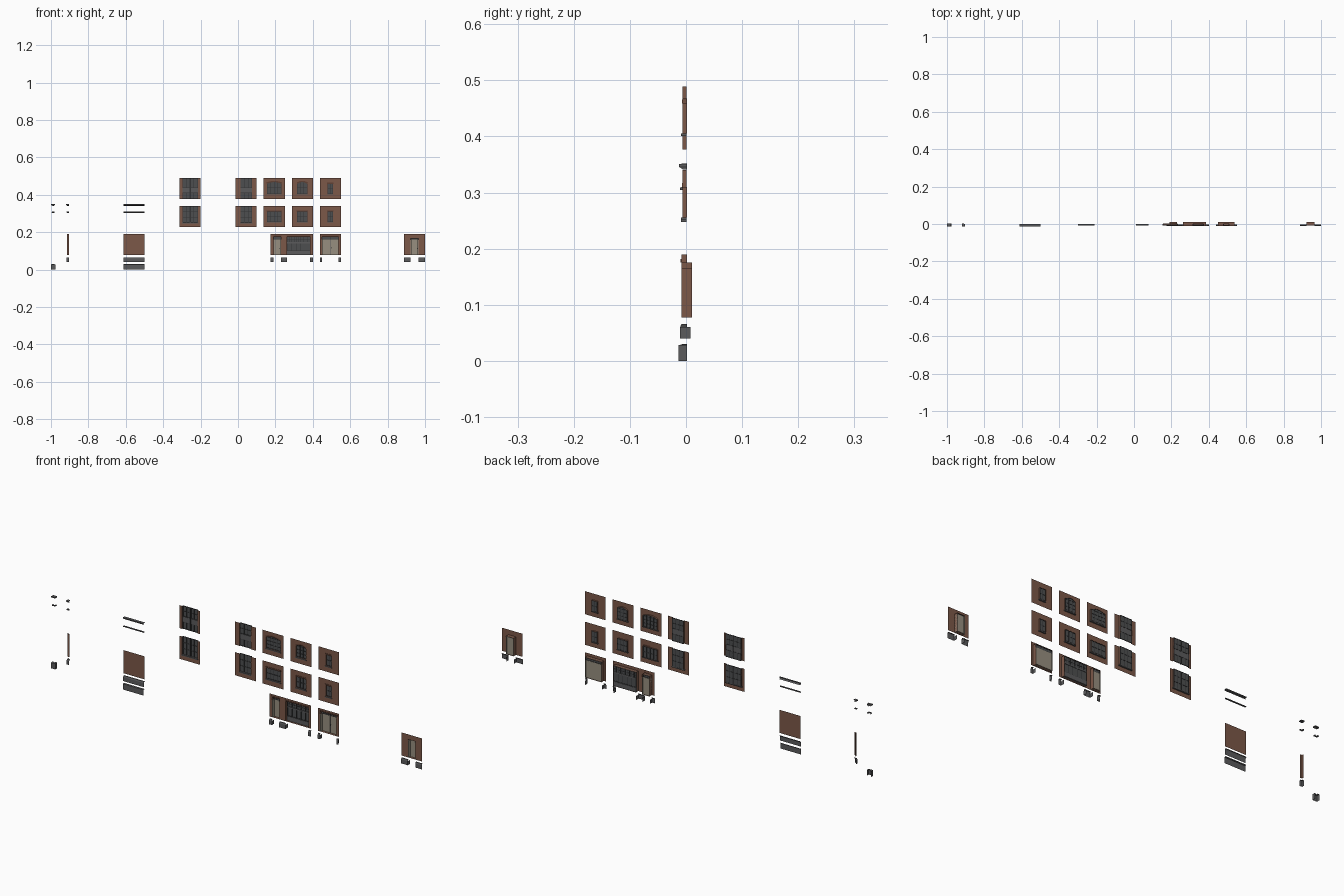
import bpy, bmesh, math

if "Cube" in bpy.data.objects:
    bpy.data.objects.remove(bpy.data.objects["Cube"])

U = 0.0375            # one kit unit; a wall panel is 3 x 3 of them
P = 3 * U


def material(name, r, g, b):
    m = bpy.data.materials.new(name)
    m.diffuse_color = (r, g, b, 1)
    m.use_nodes = True
    m.node_tree.nodes["Principled BSDF"].inputs["Base Color"].default_value = m.diffuse_color
    return m


BRICK = material("brick_brown", 0.20, 0.098, 0.066)
DARKBRICK = material("dark_brick", 0.115, 0.053, 0.036)
STONE = material("grey_stone", 0.105, 0.105, 0.108)
FRAME = material("dark_frame", 0.035, 0.035, 0.037)
GLASS = material("grey_glass", 0.075, 0.078, 0.08)
DOOR = material("beige_door", 0.31, 0.275, 0.215)


def finish(bm, name, mat):
    me = bpy.data.meshes.new(name)
    bm.to_mesh(me)
    bm.free()
    me.materials.append(mat)
    ob = bpy.data.objects.new(name, me)
    bpy.context.collection.objects.link(ob)
    return ob


def boxes(name, mat, items):
    """One object from boxes given as (x0, x1, y0, y1, z0, z1)."""
    bm = bmesh.new()
    for x0, x1, y0, y1, z0, z1 in items:
        vs = bmesh.ops.create_cube(bm, size=1)["verts"]
        for v in vs:
            v.co = (x0 if v.co.x < 0 else x1, y0 if v.co.y < 0 else y1, z0 if v.co.z < 0 else z1)
    return finish(bm, name, mat)


def loft(name, mat, rows):
    """Sheet between equal-length rows of points."""
    bm = bmesh.new()
    vs = [[bm.verts.new(p) for p in r] for r in rows]
    for a, b in zip(vs, vs[1:]):
        for i in range(len(a) - 1):
            bm.faces.new((a[i], a[i + 1], b[i + 1], b[i]))
    return finish(bm, name, mat)


def strip(name, mat, prof, x0, x1):
    return loft(name, mat, [[(x0, y, z), (x1, y, z)] for y, z in prof])


def corner(name, mat, prof, x, w, side=-1):
    """Profile turned around a corner; side picks outer left or right."""
    rows = []
    for y, z in prof:
        r = [(x - side * w, y, z), (x - side * y if side > 0 else x + y, y, z),
             (x - side * y if side > 0 else x + y, 0.002, z)]
        rows.append(r if side < 0 else r[::-1])
    return loft(name, mat, rows)


def outline(x0, x1, z0, z1, rise=0.0, n=8):
    """Opening outline with an optional segmental arch on top."""
    pts = [(x0, z0), (x1, z0)]
    if rise == 0:
        return pts + [(x1, z1), (x0, z1)]
    for i in range(n + 1):
        t = i / n
        pts.append((x1 + (x0 - x1) * t, z1 + rise * math.sin(math.pi * t)))
    return pts


def wall(name, x0, x1, z0, z1, holes, y, back, mat=BRICK, lining=None):
    """Flat wall sheet with openings, each lined by reveals."""
    bm = bmesh.new()
    edges = []
    for loop in [outline(x0, x1, z0, z1)] + holes:
        vs = [bm.verts.new((px, y, pz)) for px, pz in loop]
        edges += [bm.edges.new((vs[i], vs[i - 1])) for i in range(len(vs))]
    bmesh.ops.triangle_fill(bm, use_beauty=True, use_dissolve=False, edges=edges, normal=(0, -1, 0))
    finish(bm, name, mat)
    for h in holes:
        c = h + [h[0]]
        loft(name + "_reveal", lining or mat, [[(a, back, b) for a, b in c], [(a, y, b) for a, b in c]])


def window(name, x0, x1, z0, z1, y, cols, rows, rise=0.0, t=0.0022):
    """Glass sheet with frame and glazing bars."""
    bm = bmesh.new()
    bm.faces.new([bm.verts.new((a, y, b)) for a, b in outline(x0, x1, z0, z1, rise)])
    finish(bm, name + "_glass", GLASS)
    f, b = y - 0.002, y + 0.001
    bars = []
    for i in range(cols + 1):
        c = x0 + t / 2 + (x1 - x0 - t) * i / cols
        top = z1 + rise * math.sin(math.pi * i / cols)
        bars.append((c - t / 2, c + t / 2, f, b, z0, top))
    for j in range(rows + 1):
        c = z0 + t / 2 + (z1 - z0 - t) * j / rows
        bars.append((x0, x1, f, b, c - t / 2, c + t / 2))
    boxes(name + "_frame", FRAME, bars)


WY, WB = -0.006, 0.001          # upper wall plane and reveal depth
ROW = {"top": 10.05 * U, "mid": 6.07 * U}
GZ = 0.0775                     # bottom of ground-floor walls

# Full-height window strips: wide and narrow, running up through both rows
for tag, x0, inset, cols in (("wide_bay", -0.3125, 0.015, 4), ("narrow_bay", -0.0125, 0.025, 3)):
    a, b = x0 + inset, x0 + P - inset
    for row, z in ROW.items():
        n = f"{tag}_{row}"
        zb = z + (0.022 if row == "mid" else 0)
        zt = z + P
        wall(n + "_left_pier", x0, a, z, zt, [], WY, WB)
        wall(n + "_right_pier", b, x0 + P, z, zt, [], WY, WB)
        for s in (a, b):
            loft(n + "_reveal", BRICK, [[(s, WY, zb), (s, WB, zb)], [(s, WY, zt), (s, WB, zt)]])
        if row == "mid":
            wall(n + "_apron", a, b, z, zb, [], WY, WB)
            boxes(n + "_sill", STONE, [(a - 0.003, b + 0.003, -0.009, WB, zb - 0.002, zb + 0.003)])
            window(n, a, b, zb, zt, 0, cols, 3)
        else:
            window(n + "_lower", a, b, z, z + 0.035, 0, cols, 1)
            window(n + "_upper", a, b, z + 0.06, zt, 0, cols, 2)
            boxes(n + "_spandrel", STONE, [(a, b, -0.003, 0, z + 0.035, z + 0.06)])
        if tag == "wide_bay":
            m = (a + b) / 2
            boxes(n + "_mullion", FRAME, [(m - 0.004, m + 0.004, -0.004, 0, zb, zt)])

# Punched windows: arched on the top row, square with lintels below
for tag, x0, hw, cols in (("large", 0.1375, 0.039, 4), ("medium", 0.2875, 0.027, 3), ("small", 0.4375, 0.015, 2)):
    c = x0 + P / 2
    a, b = c - hw, c + hw
    for row, z in ROW.items():
        n = f"{tag}_window_{row}"
        arch = row == "top" and tag != "small"
        rise = 0.009 if arch else 0
        zb, zt = z + 0.028, z + 0.082
        wall(n + "_wall", x0, x0 + P, z, z + P, [outline(a, b, zb, zt, rise)], WY, WB + 0.001)
        window(n, a, b, zb, zt, 0, cols, 3 if arch else 2, rise)
        boxes(n + "_sill", STONE, [(a - 0.003, b + 0.003, -0.009, WB, zb - 0.004, zb)])
        if arch:
            # brick arch band
            lo = outline(a, b, zb, zt, rise)[2:]
            hi = [(c + (p - c) * 1.12, q + 0.007) for p, q in lo]
            loft(n + "_arch", DARKBRICK, [[(p, -0.0075, q) for p, q in r] for r in (lo, hi)])
        else:
            boxes(n + "_lintel", DARKBRICK, [(a - 0.003, b + 0.003, -0.0075, WY, zt, zt + 0.007)])

# Ground floor walls
GY, GB = -0.008, 0.011
ZT = GZ + P


def door(n, a, b, top, leaves):
    """Beige door leaves with a dark transom above and a lower glass pane."""
    y, head = 0.005, GZ + 0.084
    boxes(n + "_leaf", DOOR, [(a, b, y, y + 0.002, GZ, head)])
    window(n + "_transom", a, b, head, top, y, leaves, 1)
    w = (b - a) / leaves
    pane, handle = [], []
    for i in range(leaves):
        s = a + w * i
        pane.append((s + 0.25 * w, s + 0.75 * w, y - 0.001, y, GZ + 0.045, GZ + 0.074))
        handle.append((s + 0.80 * w, s + 0.88 * w, y - 0.003, y, GZ + 0.032, GZ + 0.038))
    if leaves == 1:
        boxes(n + "_handle", FRAME, handle)
    else:
        m = (a + b) / 2
        boxes(n + "_meeting_stile", STONE, [(m - 0.001, m + 0.001, y - 0.001, y, GZ, head)])
        boxes(n + "_handle", FRAME, [(m + 0.003, m + 0.006, y - 0.003, y, GZ + 0.036, GZ + 0.044)])
    # door casing
    boxes(n + "_casing", DOOR, [(a, a + 0.003, GY, GB, GZ, head), (b - 0.003, b, GY, GB, GZ, head)])


e = 0.0002
D1, S1, D2, D3 = (0.190, 0.229), (0.263, 0.386), (0.4490, 0.5385), (0.9235, 0.9640)
HT = GZ + 0.098
strip("plain_ground_wall", BRICK, [(GY, GZ), (GY, ZT)], -0.6125, -0.5)
wall("shop_wall", 0.175, 0.4, GZ, ZT, [outline(*D1, GZ + e, HT), outline(*S1, GZ + e, HT)], GY, GB)
wall("double_door_wall", 0.4375, 0.55, GZ, ZT, [outline(*D2, GZ + e, HT)], GY, GB)
wall("single_door_wall", 0.8875, 1.0, GZ, ZT, [outline(*D3, GZ + e, HT - 0.01)], GY, GB)
door("shop_door", *D1, HT, 1)
door("double_door", *D2, HT, 2)
door("single_door", *D3, HT - 0.01, 1)

# Shop window: stall riser, glazing, top lights and header
boxes("shop_stall_riser", STONE, [(*S1, 0.002, 0.009, GZ, GZ + 0.022)])
window("shop_display", *S1, GZ + 0.022, GZ + 0.066, 0.006, 5, 1)
window("shop_toplight", *S1, GZ + 0.066, HT, 0.006, 10, 2)
boxes("shop_transom_bar", STONE, [(*S1, 0.002, 0.008, GZ + 0.063, GZ + 0.069)])
for n, (a, b) in (("shop", S1), ("double_door", D2), ("shop_door", D1)):
    boxes(n + "_header", DARKBRICK, [(a - 0.003, b + 0.003, -0.0095, GY, HT, HT + 0.006)])

# Plinth profiles, cornice and string course
PLINTH = [(-0.0105, 0.040), (-0.0105, 0.060), (-0.008, 0.066), (-0.003, 0.066)]
FOOT = [(-0.013, 0.0), (-0.013, 0.028), (-0.006, 0.030)]
CORNICE = [(-0.005, 0.341), (-0.008, 0.343), (-0.0125, 0.346), (-0.0125, 0.351), (-0.001, 0.352)]
COURSE = [(-0.006, 0.304), (-0.0105, 0.305), (-0.0105, 0.309), (-0.006, 0.310)]
for n, prof in (("plinth", PLINTH), ("footing", FOOT), ("cornice", CORNICE), ("string_course", COURSE)):
    strip(n, STONE, prof, -0.6125, -0.5)
    if n != "plinth":
        # inner and outer corner pieces at the far left
        corner(n + "_corner_left", STONE, prof, -1.0 + 0.013, 0.0, -1)
        corner(n + "_corner_right", STONE, prof, -0.99, 0.0, 1)
    if n != "footing":
        corner(n + "_pier_corner", STONE, prof, -0.9075, 0.004, -1)
corner("brick_pier_corner", BRICK, [(GY, GZ), (GY, ZT)], -0.9075, 0.004, -1)

# Plinth pieces beside each opening, with a return into the doorway
for i, (a, b, ends) in enumerate(((0.175, D1[0], "R"), (D1[1], S1[0], "LR"), (S1[1], 0.4, "L"),
                                  (0.4375, D2[0], "R"), (D2[1], 0.55, "L"),
                                  (0.8875, D3[0], "R"), (D3[1], 1.0, "L"))):
    strip(f"plinth_piece_{i}", STONE, PLINTH, a, b)
    for s, x in (("L", a), ("R", b)):
        if s in ends:
            loft(f"plinth_return_{i}", STONE, [[(x, y, 0.040) for y in (-0.0105, 0.008)],
                                               [(x, y, 0.060) for y in (-0.0105, 0.008)]])
